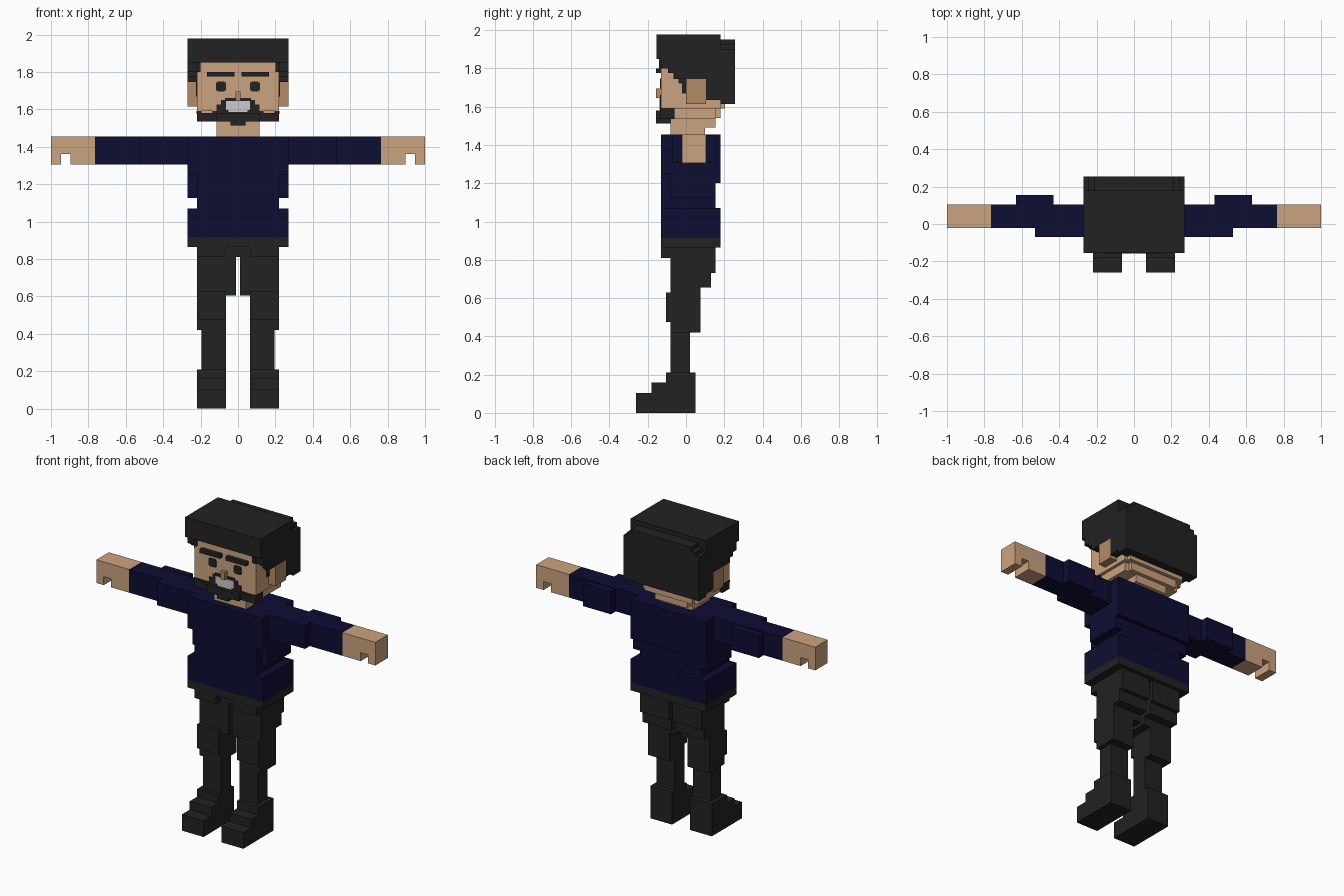
import bpy
import bmesh


def material(name, rgb):
    m = bpy.data.materials.new(name)
    m.diffuse_color = (*rgb, 1)
    return m


DARK = material("charcoal", (0.016, 0.016, 0.016))
NAVY = material("navy", (0.004, 0.004, 0.034))
SKIN = material("skin", (0.60, 0.37, 0.21))
TAN = material("darker skin", (0.45, 0.26, 0.13))
WHITE = material("tooth white", (0.60, 0.60, 0.63))


def blocks(name, mat, boxes, mirror=False):
    """One object from boxes (x0, x1, y0, y1, z0, z1), optionally mirrored in x."""
    bm = bmesh.new()
    for x0, x1, y0, y1, z0, z1 in boxes:
        spans = [(x0, x1), (-x1, -x0)] if mirror else [(x0, x1)]
        for a, b in spans:
            vs = bmesh.ops.create_cube(bm, size=1)["verts"]
            for v in vs:
                v.co.x = b if v.co.x > 0 else a
                v.co.y = y1 if v.co.y > 0 else y0
                v.co.z = z1 if v.co.z > 0 else z0
    me = bpy.data.meshes.new(name)
    bm.to_mesh(me)
    bm.free()
    me.materials.append(mat)
    ob = bpy.data.objects.new(name, me)
    bpy.context.collection.objects.link(ob)
    return ob


# Boots with stepped toes
blocks("boots", DARK, [
    (0.065, 0.22, -0.105, 0.05, 0, 0.21),
    (0.065, 0.22, -0.18, -0.105, 0, 0.16),
    (0.065, 0.22, -0.26, -0.18, 0, 0.105)], True)

# Legs: shin, knee, thigh
blocks("legs", DARK, [
    (0.065, 0.195, -0.08, 0.022, 0.21, 0.42),
    (0.065, 0.22, -0.08, 0.075, 0.42, 0.605),
    (0.065, 0.22, -0.105, -0.08, 0.475, 0.63),
    (0.012, 0.22, -0.08, 0.075, 0.605, 0.865),
    (0.012, 0.22, 0.075, 0.13, 0.655, 0.865),
    (0.012, 0.22, 0.13, 0.155, 0.73, 0.865),
    (0.065, 0.22, -0.13, -0.08, 0.81, 0.865)], True)

# Hips and belt
blocks("hips", DARK, [
    (-0.065, 0.065, -0.08, 0.13, 0.81, 0.865),
    (-0.27, 0.27, -0.13, 0.18, 0.865, 0.915)])

# Shirt body with a narrow waist
blocks("torso", NAVY, [
    (-0.27, 0.27, -0.13, 0.18, 0.915, 1.07),
    (-0.22, 0.22, -0.13, 0.155, 1.07, 1.125),
    (-0.27, 0.27, -0.08, 0.155, 1.125, 1.20),
    (-0.22, 0.22, -0.13, -0.08, 1.125, 1.25),
    (-0.27, 0.27, -0.08, 0.18, 1.20, 1.25),
    (-0.27, 0.27, -0.13, 0.18, 1.25, 1.455)])

# Sleeves with an elbow bump
blocks("sleeves", NAVY, [
    (0.27, 0.53, -0.07, 0.105, 1.305, 1.455),
    (0.53, 0.765, -0.022, 0.105, 1.305, 1.455),
    (0.43, 0.63, 0.105, 0.155, 1.305, 1.45)], True)

# Hands with the gap between thumb and fingers
blocks("hands", SKIN, [
    (0.765, 0.895, -0.022, 0.105, 1.305, 1.455),
    (0.895, 0.947, -0.022, 0.105, 1.36, 1.455),
    (0.947, 1.0, -0.022, 0.105, 1.305, 1.455)], True)

# Neck, stepped jaw and head
blocks("neck", SKIN, [
    (-0.115, 0.115, -0.08, 0.10, 1.455, 1.535),
    (-0.115, 0.115, 0.10, 0.155, 1.49, 1.535)])
blocks("head", SKIN, [
    (-0.20, 0.20, -0.08, 0.155, 1.535, 1.59),
    (-0.17, 0.17, 0.155, 0.18, 1.54, 1.59),
    (-0.22, 0.22, -0.13, 0.18, 1.59, 1.86),
    (-0.20, 0.20, 0.18, 0.205, 1.59, 1.62)])
blocks("ears", TAN, [(0.22, 0.27, 0, 0.105, 1.615, 1.745)], True)
blocks("nose", TAN, [(-0.014, 0.014, -0.157, -0.13, 1.645, 1.695)])

# Eyes and eyebrows
blocks("eyes", DARK, [
    (0.064, 0.117, -0.135, -0.128, 1.70, 1.743),
    (0.071, 0.110, -0.135, -0.128, 1.695, 1.748)], True)
blocks("eyebrows", DARK, [(0.02, 0.165, -0.157, -0.13, 1.775, 1.80)], True)

# Beard along the jaw, chin tuft and stepped moustache
blocks("beard", DARK, [
    (-0.22, 0.22, -0.133, -0.06, 1.535, 1.58),
    (-0.115, 0.115, -0.157, -0.13, 1.535, 1.58),
    (-0.04, 0.04, -0.157, -0.08, 1.513, 1.565)])
blocks("beard_edges", DARK, [(0.195, 0.222, -0.133, -0.06, 1.575, 1.592)], True)
blocks("moustache", DARK, [
    (-0.135, 0.135, -0.135, -0.128, 1.575, 1.592),
    (-0.115, 0.115, -0.135, -0.128, 1.592, 1.625),
    (-0.09, 0.09, -0.135, -0.128, 1.625, 1.65),
    (-0.07, 0.07, -0.135, -0.128, 1.65, 1.662)])
blocks("teeth", WHITE, [
    (-0.064, 0.064, -0.138, -0.13, 1.597, 1.645),
    (-0.05, 0.05, -0.138, -0.13, 1.585, 1.60)])

# Hair: flat cap, back, sides over the ears, fringe corners
blocks("hair_top", DARK, [(-0.27, 0.27, -0.155, 0.18, 1.85, 1.978)])
blocks("hair_back", DARK, [
    (-0.27, 0.27, 0.18, 0.255, 1.615, 1.90),
    (-0.245, 0.245, 0.18, 0.255, 1.90, 1.925),
    (-0.215, 0.215, 0.18, 0.255, 1.925, 1.95)])
blocks("hair_sides", DARK, [
    (0.22, 0.27, -0.13, -0.095, 1.80, 1.85),
    (0.22, 0.27, -0.095, -0.065, 1.775, 1.85),
    (0.22, 0.27, -0.065, 0.18, 1.745, 1.85),
    (0.22, 0.27, 0.105, 0.18, 1.635, 1.745),
    (0.20, 0.225, -0.14, -0.10, 1.80, 1.85)], True)
blocks("sideburns", DARK, [
    (0.215, 0.225, -0.04, 0, 1.72, 1.75),
    (0.215, 0.225, -0.02, 0, 1.67, 1.72)], True)
